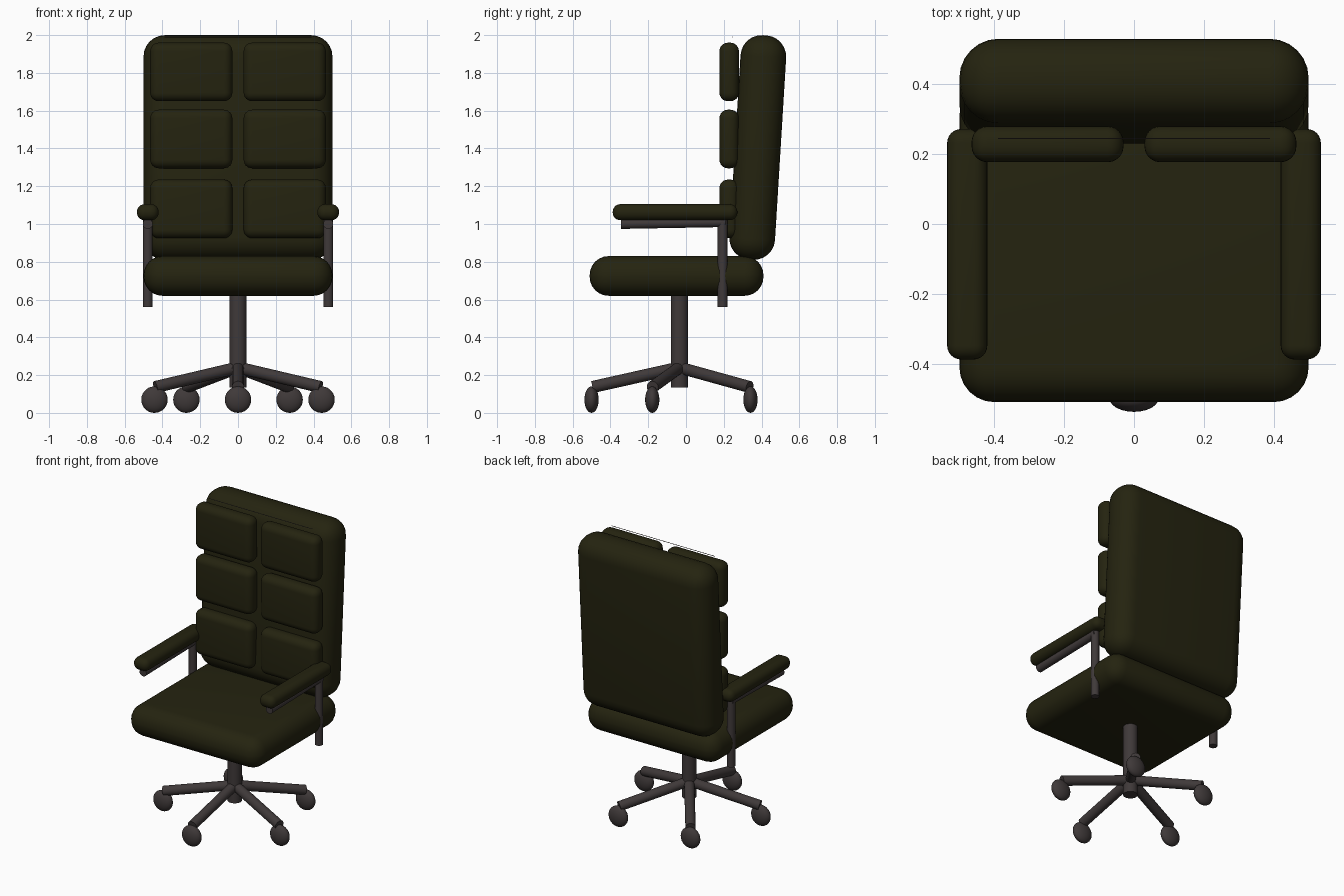
import bpy, math
from mathutils import Vector

if "Cube" in bpy.data.objects:
    bpy.data.objects.remove(bpy.data.objects["Cube"])


def material(name, rgb):
    m = bpy.data.materials.new(name)
    m.diffuse_color = (*rgb, 1)
    m.use_nodes = True
    m.node_tree.nodes["Principled BSDF"].inputs["Base Color"].default_value = m.diffuse_color
    return m


OLIVE = material("dark_olive_leather", (0.018, 0.017, 0.005))
METAL = material("dark_grey_metal", (0.050, 0.041, 0.041))


def finish(name, mat, angle=40):
    ob = bpy.context.object
    ob.name = name
    ob.data.materials.append(mat)
    bpy.ops.object.shade_smooth_by_angle(angle=math.radians(angle))
    return ob


def cushion(name, x, y, z, radius, tilt=0):
    """Rounded box from (min, max) ranges on each axis."""
    ranges = (x, y, z)
    bpy.ops.mesh.primitive_cube_add(size=1, location=[(a + b) / 2 for a, b in ranges])
    ob = bpy.context.object
    ob.scale = [b - a for a, b in ranges]
    bpy.ops.object.transform_apply(location=False, rotation=False, scale=True)
    mod = ob.modifiers.new("rounding", 'BEVEL')
    mod.width = radius
    mod.segments = 6
    mod.limit_method = 'NONE'
    bpy.ops.object.modifier_apply(modifier=mod.name)
    ob.rotation_euler.x = tilt
    return finish(name, OLIVE)


def tube(name, start, end, radius, sides=20):
    a, b = Vector(start), Vector(end)
    d = b - a
    bpy.ops.mesh.primitive_cylinder_add(vertices=sides, radius=radius, depth=d.length,
                                        location=(a + b) / 2,
                                        rotation=d.to_track_quat('Z', 'Y').to_euler())
    return finish(name, METAL)


# Seat and reclined back
cushion("seat", (-0.5, 0.5), (-0.51, 0.41), (0.62, 0.83), 0.1)
cushion("backrest", (-0.5, 0.5), (0.259, 0.501), (0.81, 2.0), 0.112, -math.radians(3.5))

# Six back pads in two columns
for row, (z0, z1) in enumerate([(0.925, 1.235), (1.295, 1.605), (1.65, 1.96)]):
    for side, x in (("left", (-0.465, -0.03)), ("right", (0.03, 0.465))):
        cushion(f"back_pad_{side}_{row + 1}", x, (0.177, 0.28), (z0, z1), 0.045)

# Thin trim wire above the pads
tube("top_trim", (-0.39, 0.245, 1.99), (0.39, 0.245, 1.99), 0.002, 6)

# Armrests with supports
for side, s in (("left", -1), ("right", 1)):
    cushion(f"armrest_{side}", sorted((s * 0.42, s * 0.535)), (-0.388, 0.272), (1.02, 1.105), 0.04)
    tube(f"arm_bar_{side}", (s * 0.478, -0.345, 1.0), (s * 0.478, 0.21, 1.01), 0.026)
    tube(f"arm_post_{side}", (s * 0.478, 0.194, 0.56), (s * 0.478, 0.194, 1.03), 0.026)

# Column and five-star base with flattened casters
CY = -0.035
tube("column", (0, CY, 0.135), (0, CY, 0.64), 0.045, 24)
for i in range(5):
    a = math.radians(-90 + 72 * i)
    x, y = math.cos(a), math.sin(a)
    tube(f"base_leg_{i + 1}", (0, CY, 0.24), (0.46 * x, CY + 0.46 * y, 0.137), 0.032)
    bpy.ops.mesh.primitive_uv_sphere_add(segments=24, ring_count=14, radius=0.07,
                                         location=(0.465 * x, CY + 0.465 * y, 0.07))
    bpy.context.object.scale.y = 0.54
    finish(f"caster_{i + 1}", METAL, 60)
